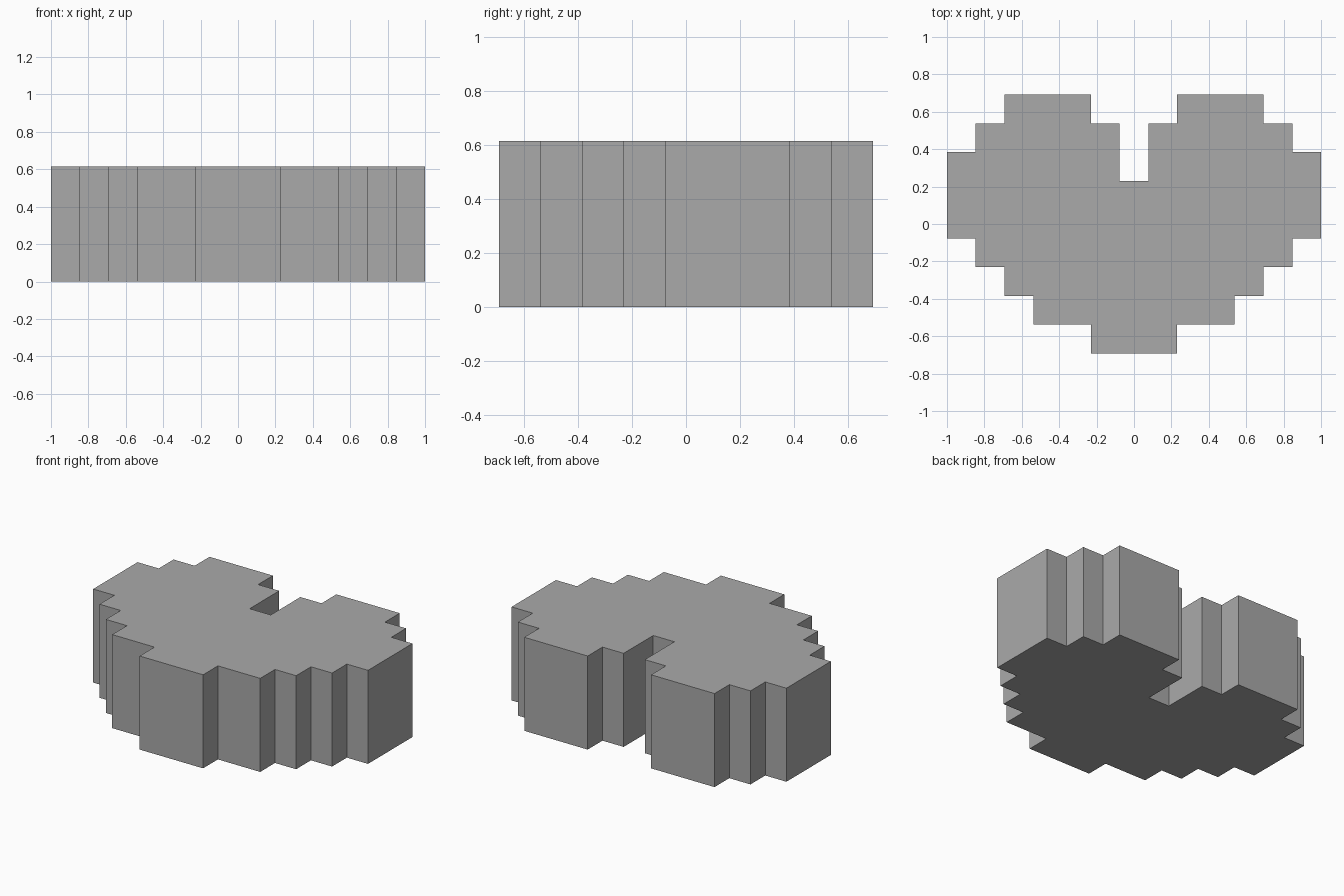
import bpy
import bmesh

cube = bpy.data.objects.get("Cube")
if cube:
    bpy.data.objects.remove(cube, do_unlink=True)

UNIT = 1 / 13          # half of one pixel block
HEIGHT = 8 * UNIT

# Plain grey material
grey = bpy.data.materials.new("plain_grey")
grey.use_nodes = True
colour = (0.4, 0.4, 0.4, 1)
grey.diffuse_color = colour
grey.node_tree.nodes["Principled BSDF"].inputs["Base Color"].default_value = colour

# Stepped outline of the left half, from the notch round to the tip
half = [(1, 3), (1, 7), (3, 7), (3, 9), (9, 9), (9, 7), (11, 7), (11, 5), (13, 5),
        (13, -1), (11, -1), (11, -3), (9, -3), (9, -5), (7, -5), (7, -7), (3, -7), (3, -9)]
outline = half + [(-x, y) for x, y in reversed(half)]

# Extrude the mirrored outline into a solid block
bm = bmesh.new()
base = bm.faces.new([bm.verts.new((x * UNIT, y * UNIT, 0)) for x, y in outline])
top = bmesh.ops.extrude_face_region(bm, geom=[base], use_keep_orig=True)["geom"]
bmesh.ops.translate(bm, vec=(0, 0, HEIGHT),
                    verts=[v for v in top if isinstance(v, bmesh.types.BMVert)])
bmesh.ops.recalc_face_normals(bm, faces=bm.faces)

mesh = bpy.data.meshes.new("pixel_heart")
bm.to_mesh(mesh)
bm.free()
mesh.materials.append(grey)
bpy.context.collection.objects.link(bpy.data.objects.new("pixel_heart", mesh))
